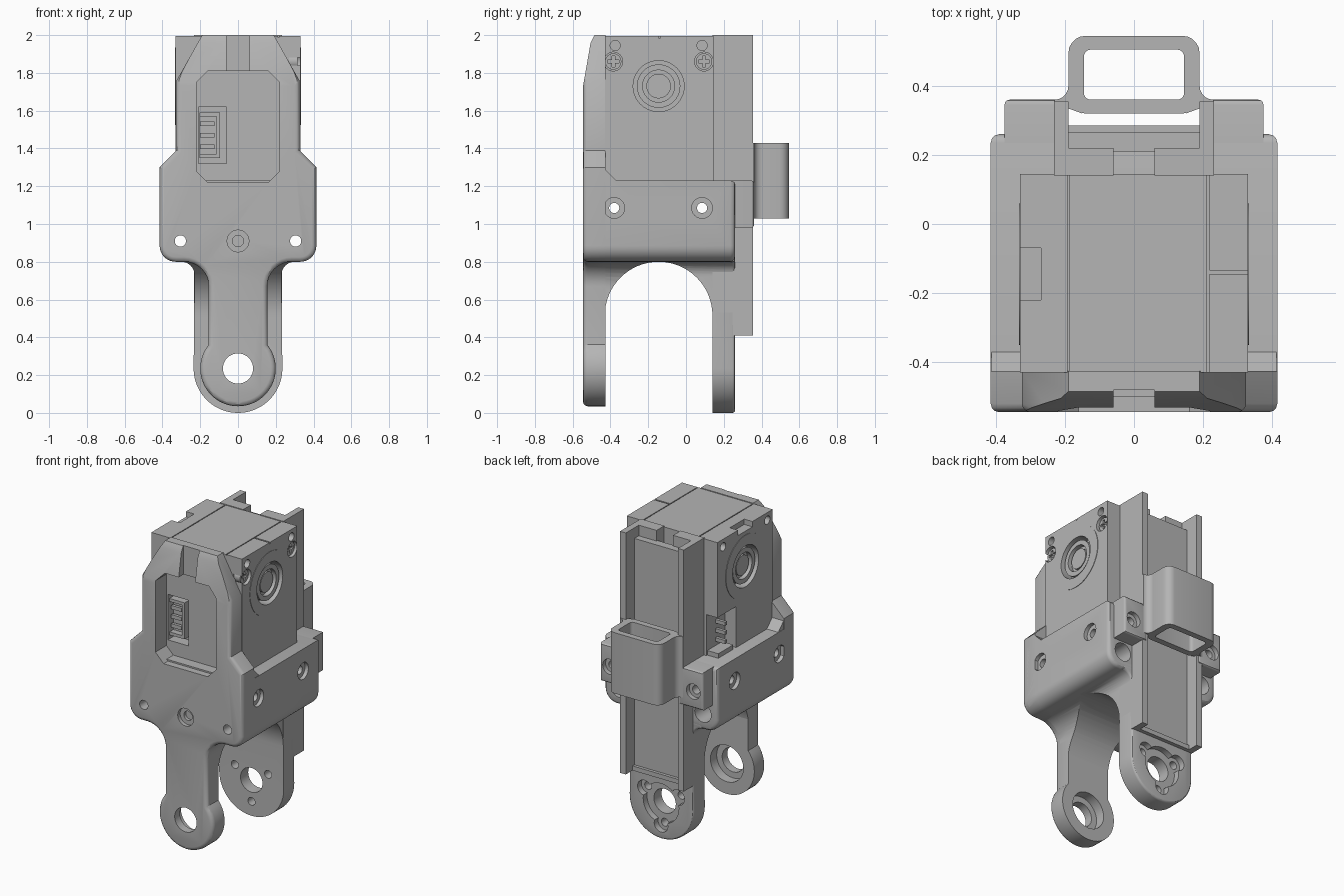
import bpy, bmesh
from math import radians, cos, sin

old = bpy.data.objects.get("Cube")
if old:
    bpy.data.objects.remove(old, do_unlink=True)

grey = bpy.data.materials.new("matte grey")
grey.use_nodes = True
grey.diffuse_color = (0.46, 0.46, 0.46, 1)
grey.node_tree.nodes["Principled BSDF"].inputs["Base Color"].default_value = (0.46, 0.46, 0.46, 1)


def arc(cu, cv, r, a0, a1, n=8):
    angles = [radians(a0 + (a1 - a0) * i / n) for i in range(n + 1)]
    return [(cu + r * cos(a), cv + r * sin(a)) for a in angles]


def mirrored(half):
    return half + [(-u, v) for u, v in reversed(half) if u > 1e-5]


def prism(name, pts, axis, a, b, round_a=0, round_b=0):
    """Extrude a 2D outline along an axis, optionally rounding the cap edges."""
    place = {"x": lambda u, v, t: (t, u, v), "y": lambda u, v, t: (u, t, v),
             "z": lambda u, v, t: (u, v, t)}[axis]
    bm = bmesh.new()
    caps = [bm.faces.new([bm.verts.new(place(u, v, t)) for u, v in pts]) for t in (a, b)]
    n = len(pts)
    va, vb = [list(f.verts) for f in caps]
    for i in range(n):
        j = (i + 1) % n
        bm.faces.new((va[i], va[j], vb[j], vb[i]))
    bmesh.ops.recalc_face_normals(bm, faces=bm.faces)
    for cap, r in zip(caps, (round_a, round_b)):
        if r:
            bmesh.ops.bevel(bm, geom=list(cap.edges), offset=r, segments=3,
                            profile=0.5, affect="EDGES", clamp_overlap=False)
    mesh = bpy.data.meshes.new(name)
    bm.to_mesh(mesh)
    bm.free()
    mesh.materials.append(grey)
    obj = bpy.data.objects.new(name, mesh)
    bpy.context.collection.objects.link(obj)
    return obj


def box(name, x0, x1, y0, y1, z0, z1):
    return prism(name, [(x0, y0), (x1, y0), (x1, y1), (x0, y1)], "z", z0, z1)


def disc(name, u, v, r, axis, a, b, n=32):
    return prism(name, arc(u, v, r, 0, 360, n)[:-1], axis, a, b)


def rounded(x, y0, y1, r):
    return arc(x - r, y0 + r, r, -90, 0, 5) + arc(x - r, y1 - r, r, 0, 90, 5) + \
        arc(r - x, y1 - r, r, 90, 180, 5) + arc(r - x, y0 + r, r, 180, 270, 5)


def cut(obj, *cutters):
    bpy.context.view_layer.objects.active = obj
    for c in cutters:
        c.hide_render = True
        mod = obj.modifiers.new("cut", "BOOLEAN")
        mod.operation, mod.solver, mod.object = "DIFFERENCE", "EXACT", c
        bpy.ops.object.modifier_apply(modifier=mod.name)
        bpy.data.objects.remove(c, do_unlink=True)


def arch():
    return prism("arch", [(0.14, -0.1)] + arc(-0.145, 0.515, 0.285, 0, 180, 32) + [(-0.43, -0.1)],
                 "x", -0.6, 0.6)


SIDES = (-1, 1)
neck = arc(0.285, 0.67, 0.13, 180, 90)
corner = arc(0.33, 0.885, 0.085, -90, 0)

# Front plate with its leg
plate = prism("front_plate", mirrored(
    arc(0, 0.235, 0.2, -90, 39, 18) + neck + corner +
    [(0.415, 1.3), (0.325, 1.39), (0.325, 1.76), (0.19, 2)]), "y", -0.545, -0.425, round_a=0.025)
window = mirrored([(0.16, 1.22), (0.22, 1.28), (0.22, 1.75), (0.16, 1.81)])
cut(plate,
    prism("slope", [(-0.6, 1.73), (-0.545, 1.73), (-0.505, 1.96), (-0.48, 2.01), (-0.6, 2.01)], "x", -0.5, 0.5),
    prism("window", window, "y", -0.6, -0.4),
    box("notch", -0.06, 0.06, -0.6, -0.48, 1.78, 2.1),
    disc("pivot", 0, 0.235, 0.08, "y", -0.6, -0.4),
    disc("pivot_seat", 0, 0.235, 0.12, "y", -0.49, -0.4))

# Central cradle and arched underside
cradle = prism("cradle", mirrored(corner + [(0.415, 1.23)]), "y", -0.5, 0.26, round_b=0.025)
front_arch = prism("front_arch", mirrored([(0.155, 0.5)] + neck + [(0.285, 0.85)]), "y", -0.5, -0.145)
back_leg = prism("back_leg", mirrored(
    arc(0, 0.235, 0.235, -90, 0, 18) + arc(0.3, 0.73, 0.07, 180, 90) + [(0.3, 0.85)]),
    "y", -0.145, 0.26, round_b=0.015)
cut(front_arch, arch())
cut(back_leg, arch(), disc("pivot", 0, 0.235, 0.08, "y", 0, 0.4),
    disc("horn_seat", 0, 0.235, 0.13, "y", 0.22, 0.4))
for angle in (30, 150, 270):
    u, v = arc(0, 0.235, 0.14, angle, angle, 1)[0]
    cut(back_leg, disc("lobe", u, v, 0.05, "y", 0.22, 0.4, 20),
        disc("horn_hole", u, v, 0.026, "y", 0, 0.4, 20))

# Screw holes through the cradle
for s in SIDES:
    for part in (plate, cradle):
        cut(part, disc("through", s * 0.305, 0.91, 0.03, "y", -0.7, 0.5, 24))
    cut(cradle, disc("socket", s * 0.305, 0.91, 0.06, "y", 0.1, 0.5, 24))
    for y in (-0.38, 0.085):
        cut(cradle, disc("side_sink", y, 1.085, 0.055, "x", s * 0.39, s * 0.5, 24))
for y in (-0.38, 0.085):
    cut(cradle, disc("side_hole", y, 1.085, 0.027, "x", -0.6, 0.6, 24))
cut(plate, disc("center_sink", 0, 0.91, 0.058, "y", -0.6, -0.52, 24),
    disc("center_hole", 0, 0.91, 0.03, "y", -0.6, -0.45, 24))

# Corner gussets between the walls and the front plate
for s in SIDES:
    prism("gusset", [(-0.44, 1.22), (-0.36, 1.22), (-0.43, 1.29), (-0.44, 1.29)],
          "x", s * 0.325, s * 0.413)

# Motor body
motor = box("motor_body", -0.33, 0.33, -0.43, 0.145, 1.2, 1.995)
cut(motor,
    box("plug_bay", -0.21, -0.06, -0.5, -0.36, 1.32, 1.62),
    box("side_bay", -0.4, -0.25, -0.05, 0.2, 1.23, 1.5),
    box("top_clip", -0.34, -0.27, -0.22, -0.07, 1.96, 2.1),
    box("top_groove", 0.215, 0.34, -0.145, -0.135, 1.985, 2.1))
for x in (-0.19, 0.215):
    cut(motor, box("seam", x - 0.003, x + 0.003, -0.5, 0.2, 1.988, 2.1))
for s in SIDES:
    cut(motor, disc("hub_bay", -0.145, 1.73, 0.135, "x", s * 0.26, s * 0.4, 40))
    rim = disc("hub_rim", -0.145, 1.73, 0.205, "x", s * 0.32, s * 0.333, 48)
    cut(rim, disc("rim_hole", -0.145, 1.73, 0.135, "x", s * 0.3, s * 0.4, 40))
    hub = disc("hub", -0.145, 1.73, 0.115, "x", s * 0.25, s * 0.32, 40)
    cut(hub, disc("hub_hole", -0.145, 1.73, 0.085, "x", s * 0.29, s * 0.4, 32))
    disc("hub_core", -0.145, 1.73, 0.065, "x", s * 0.25, s * 0.31, 32)
    for y in (-0.375, 0.085):
        cut(motor, disc("ear_hole", y, 1.945, 0.027, "x", s * 0.27, s * 0.4, 20))

# Cross-head screws on the motor's left face
for y in (-0.385, 0.095):
    cut(motor, disc("screw_bay", y, 1.86, 0.05, "x", 0.27, 0.4, 24))
    screw = disc("motor_screw", y, 1.86, 0.043, "x", 0.26, 0.315, 24)
    cut(screw, box("slot", 0.3, 0.4, y - 0.03, y + 0.03, 1.852, 1.868),
        box("slot", 0.3, 0.4, y - 0.008, y + 0.008, 1.83, 1.89))

# Plugs with pins
socket = box("front_plug", -0.205, -0.095, -0.42, -0.36, 1.35, 1.59)
cut(socket, box("plug_hollow", -0.25, -0.115, -0.5, -0.38, 1.37, 1.57))
for i in range(3):
    z = 1.41 + i * 0.06
    box("front_pin", -0.2, -0.125, -0.41, -0.39, z - 0.012, z + 0.012)
    z = 1.3 + i * 0.06
    box("side_pin", -0.32, -0.24, 0.03, 0.05, z - 0.012, z + 0.012)
box("side_plug", -0.33, -0.24, -0.02, 0.135, 1.22, 1.26)

# Rear cable channel
box("channel_panel", -0.2, 0.2, 0.21, 0.265, 0.42, 1.93)
box("channel_floor", -0.2, 0.2, 0.25, 0.285, 0.41, 0.44)
for s in SIDES:
    x0, x1 = sorted((s * 0.19, s * 0.232))
    box("channel_wall", x0, x1, 0.14, 0.355, 0.41, 2)
    x0, x1 = sorted((s * 0.06, s * 0.2))
    box("channel_flange", x0, x1, 0.14, 0.22, 1.0, 2)
    # Mounting tab with a countersunk screw hole
    x0, x1 = sorted((s * 0.2, s * 0.375))
    tab = prism("mounting_tab", [(x0, 0.98), (x1, 0.98), (x1, 1.23), (x0, 1.23)],
                "y", 0.14, 0.36, round_b=0.015)
    cut(tab, disc("tab_sink", s * 0.305, 1.09, 0.05, "y", 0.33, 0.5, 24),
        disc("tab_hole", s * 0.305, 1.09, 0.027, "y", 0.2, 0.5, 24))
    # Flared foot of the strap
    prism("strap_foot", [(s * u, v) for u, v in
          [(0.15, 0.32), (0.232, 0.35)] + arc(0.23, 0.4, 0.04, -90, -180, 5) + [(0.15, 0.4)]],
          "z", 1.03, 1.43)

# Cable strap
strap = prism("cable_strap", rounded(0.19, 0.32, 0.545, 0.05), "z", 1.03, 1.43)
cut(strap, prism("strap_hollow", rounded(0.145, 0.36, 0.505, 0.02), "z", 0.9, 1.6))

# Smooth curved faces, keep crisp edges
bpy.ops.object.select_all(action="DESELECT")
for obj in bpy.context.collection.objects:
    if obj.type == "MESH" and obj.data.materials and obj.data.materials[0] == grey:
        obj.select_set(True)
        bpy.context.view_layer.objects.active = obj
bpy.ops.object.shade_smooth_by_angle(angle=radians(30))
